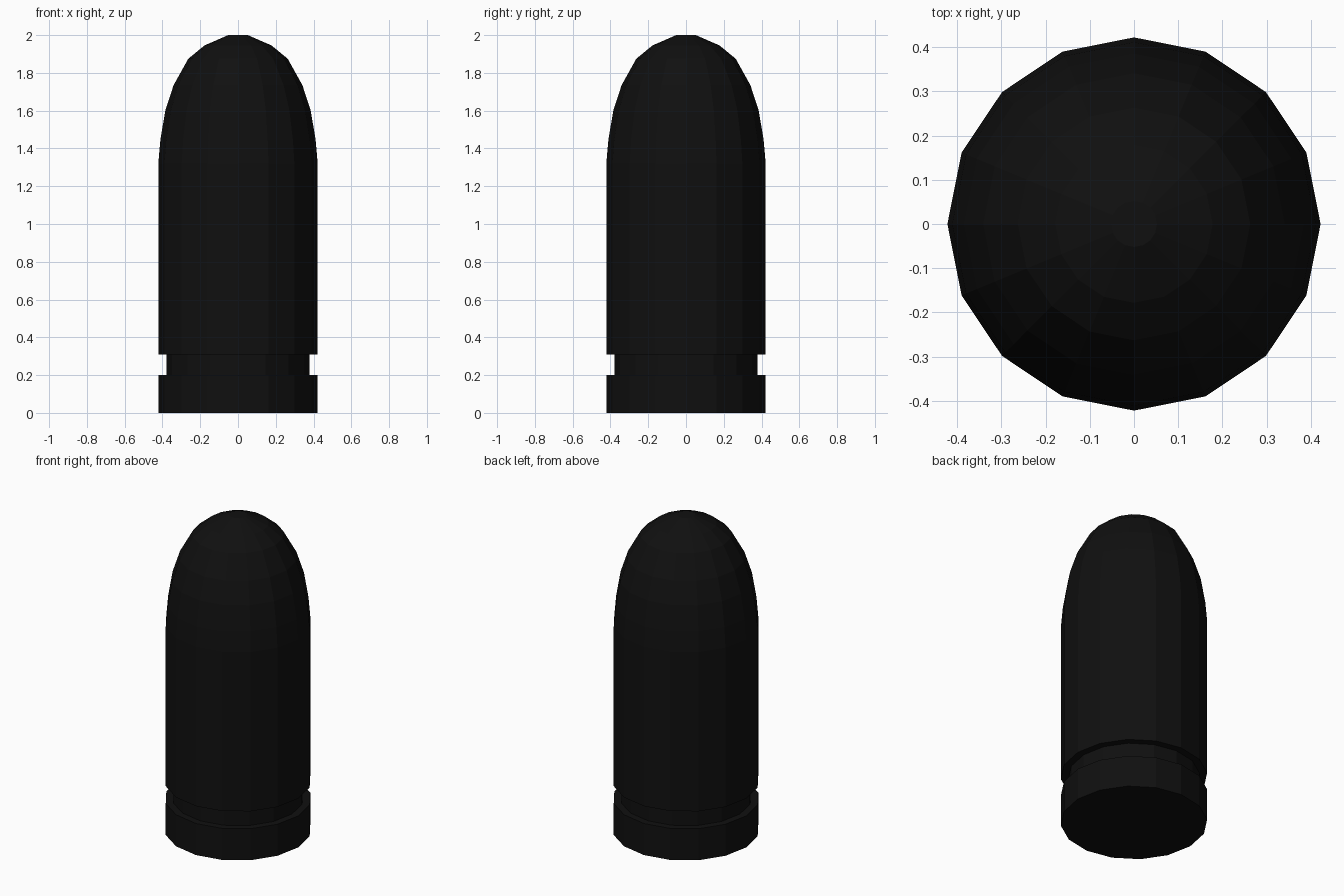
import bpy, bmesh, math

if "Cube" in bpy.data.objects:
    bpy.data.objects.remove(bpy.data.objects["Cube"])

SIDES = 16

# Half outline (radius, height): rim, extractor groove, case wall, rounded nose
profile = [
    (0.422, 0.0), (0.422, 0.20),
    (0.378, 0.20), (0.378, 0.31),
    (0.422, 0.31), (0.422, 1.32),
    (0.411, 1.445), (0.385, 1.60), (0.341, 1.735),
    (0.263, 1.875), (0.178, 1.945), (0.052, 2.0),
]


def lathe(name, points, material):
    bm = bmesh.new()
    rings = []
    for r, z in points:
        rings.append([bm.verts.new((r * math.cos(math.tau * i / SIDES),
                                    r * math.sin(math.tau * i / SIDES), z))
                      for i in range(SIDES)])
    for low, high in zip(rings, rings[1:]):
        for i in range(SIDES):
            j = (i + 1) % SIDES
            bm.faces.new((low[i], low[j], high[j], high[i]))
    # Flat base and tip
    bm.faces.new(rings[0][::-1])
    bm.faces.new(rings[-1])
    mesh = bpy.data.meshes.new(name)
    bm.to_mesh(mesh)
    bm.free()
    mesh.materials.append(material)
    obj = bpy.data.objects.new(name, mesh)
    bpy.context.collection.objects.link(obj)
    return obj


black = bpy.data.materials.new("black_metal")
black.diffuse_color = (0.005, 0.005, 0.005, 1.0)
black.use_nodes = True
black.node_tree.nodes["Principled BSDF"].inputs["Base Color"].default_value = black.diffuse_color

# Whole cartridge, faceted
lathe("cartridge", profile, black)
